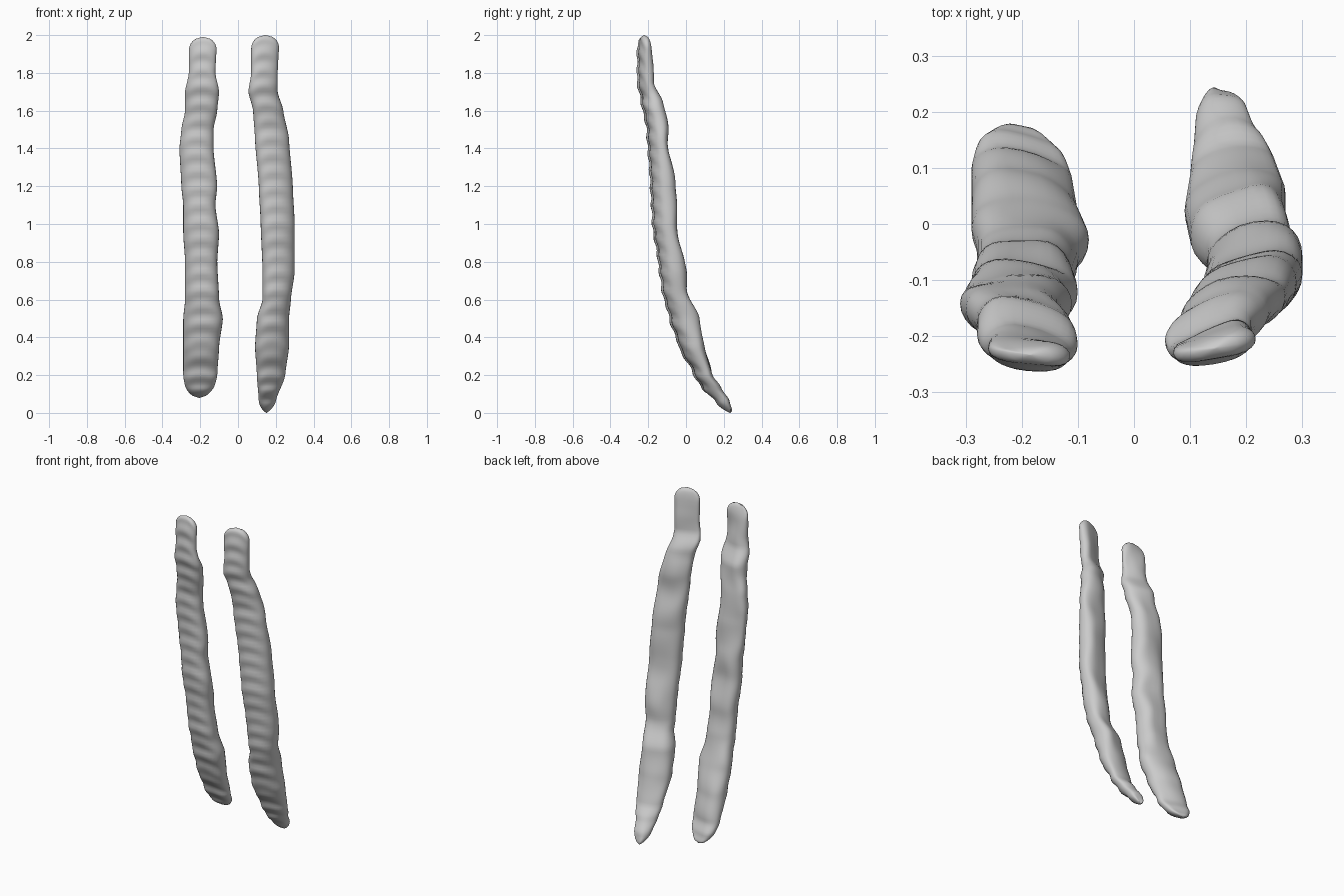
import bpy
import bmesh
import math
from mathutils import noise, Vector

SIDES = 28
RINGS = 120

if "Cube" in bpy.data.objects:
    bpy.data.objects.remove(bpy.data.objects["Cube"])

grey = bpy.data.materials.new("light_grey")
grey.use_nodes = True
colour = (0.6, 0.6, 0.6, 1)
grey.diffuse_color = colour
grey.node_tree.nodes["Principled BSDF"].inputs["Base Color"].default_value = colour


def sample(table, z):
    """Monotone-eased lookup of the two values beside each height."""
    if z <= table[0][0]:
        return table[0][1:]
    for a, b in zip(table, table[1:]):
        if z <= b[0]:
            t = (z - a[0]) / (b[0] - a[0])
            t = 0.5 * t + 0.5 * t * t * (3 - 2 * t)
            return [p + (q - p) * t for p, q in zip(a[1:], b[1:])]
    return table[-1][1:]


def build_strip(name, bottom, top, outline, depth, tilt, shift, round_low, seed):
    bm = bmesh.new()
    rings = []
    for i in range(RINGS + 1):
        # Rings crowd together towards both rounded ends
        u = i / RINGS
        u = 0.6 * u + 0.4 * (1 - math.cos(math.pi * u)) / 2
        z = bottom + (top - bottom) * u
        x0, x1 = sample(outline, z)
        y0, y1 = sample(depth, z)
        low = min(1, (z - bottom) / round_low)
        high = min(1, (top - z) / 0.07)
        cap = math.sqrt(max(0, 1 - (1 - low) ** 2) * max(0, 1 - (1 - high) ** 2))
        cap = max(cap, 0.06)
        cx, cy = (x0 + x1) / 2, (y0 + y1) / 2 + shift
        rx, ry = (x1 - x0) / 2 * cap, (y1 - y0) / 2 * cap
        ring = []
        for k in range(SIDES):
            a = math.tau * k / SIDES
            c, s = math.cos(a), math.sin(a)
            dx = rx * math.copysign(abs(c) ** 0.85, c)
            dy = ry * math.copysign(abs(s) ** 0.9, s) + tilt * dx
            # Arched ripples on the front, broad soft lumps on the back
            if s < 0:
                dy += 0.004 * s * cap * math.sin(70 * (z + 0.04 * c * c))
            else:
                lump = noise.noise(Vector((c * 0.7, seed, z * 6)))
                dy += 0.022 * s * cap * (lump - 0.1)
            ring.append(bm.verts.new((cx + dx, cy + dy, z)))
        rings.append(ring)
    for a, b in zip(rings, rings[1:]):
        for k in range(SIDES):
            n = (k + 1) % SIDES
            bm.faces.new((a[k], a[n], b[n], b[k]))
    bm.faces.new(rings[0][::-1])
    bm.faces.new(rings[-1])
    for f in bm.faces:
        f.smooth = True
    mesh = bpy.data.meshes.new(name)
    bm.to_mesh(mesh)
    bm.free()
    mesh.materials.append(grey)
    obj = bpy.data.objects.new(name, mesh)
    bpy.context.collection.objects.link(obj)


# Height, front y, back y of the swept side profile
depth = [
    (0, .21, .25), (.06, .15, .23), (.13, .09, .18), (.2, .05, .14),
    (.35, -.03, .1), (.5, -.08, .06), (.65, -.12, .0), (.8, -.14, -.02),
    (1, -.17, -.05), (1.2, -.18, -.07), (1.5, -.2, -.1), (1.65, -.23, -.13),
    (1.75, -.25, -.18), (1.9, -.25, -.19), (2, -.25, -.2),
]
# Height, lower x, upper x of each strip
right_outline = [
    (.08, -.27, -.14), (.2, -.29, -.11), (.35, -.29, -.1), (.5, -.29, -.08),
    (.6, -.28, -.1), (.8, -.28, -.11), (.95, -.29, -.1), (1.1, -.29, -.12),
    (1.2, -.3, -.11), (1.4, -.31, -.13), (1.5, -.3, -.13), (1.6, -.28, -.11),
    (1.7, -.28, -.1), (1.8, -.26, -.12), (2, -.26, -.11),
]
left_outline = [
    (0, .13, .17), (.06, .11, .2), (.2, .1, .25), (.35, .09, .27),
    (.5, .1, .27), (.6, .13, .28), (.75, .13, .3), (1, .12, .3),
    (1.2, .11, .29), (1.45, .09, .27), (1.6, .08, .24), (1.7, .055, .21),
    (1.8, .07, .21), (2, .07, .22),
]

build_strip("right_strip", .08, 1.99, right_outline, depth, -.1, -.008, .07, 3.7)
build_strip("left_strip", 0, 2, left_outline, depth, .17, .004, .04, 8.2)
